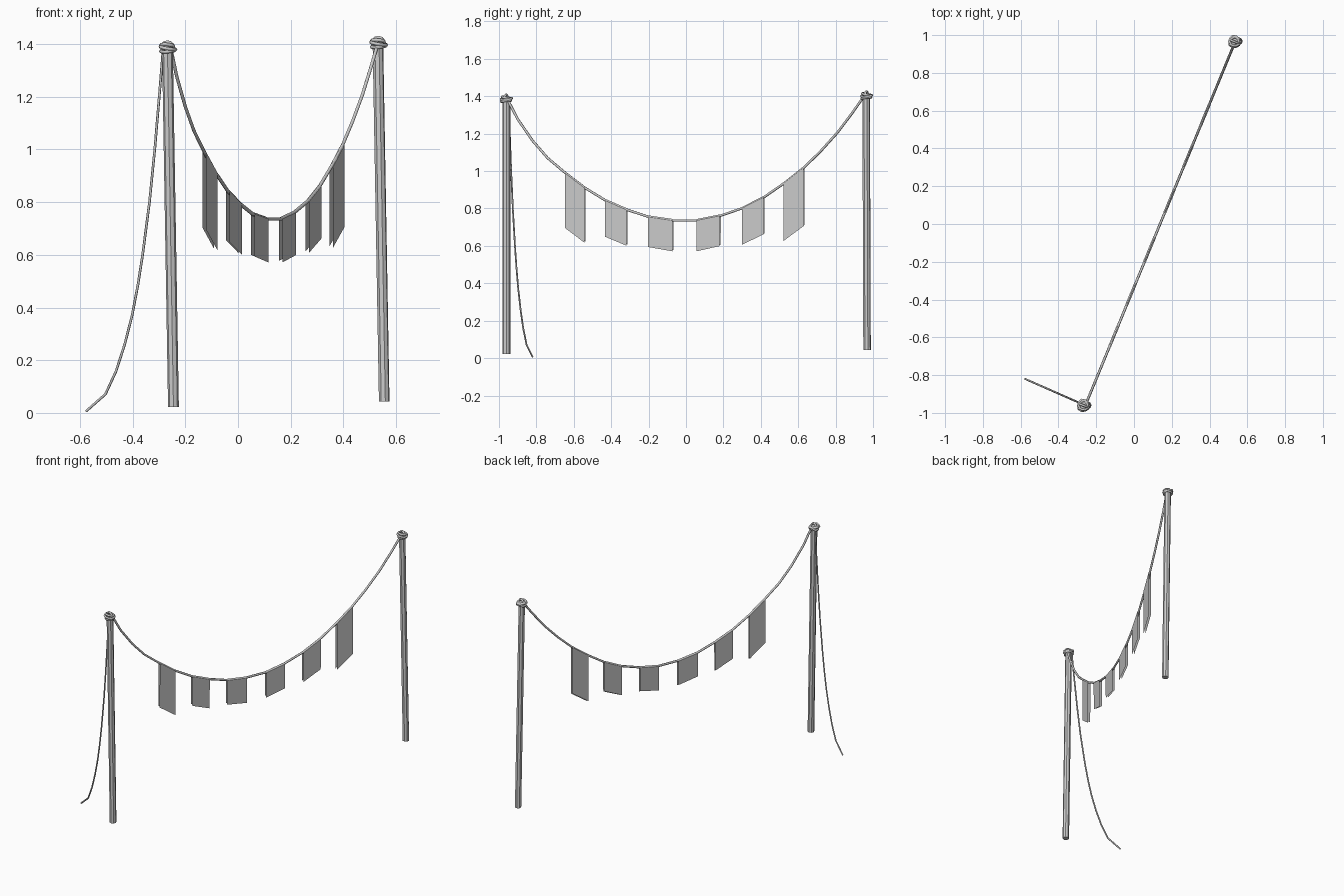
import bpy, bmesh, math
from mathutils import Vector

if "Cube" in bpy.data.objects:
    bpy.data.objects.remove(bpy.data.objects["Cube"])


def cord(name, pts, radius, cyclic=False, res=1):
    """Poly curve with a round bevel, turned into a mesh tube."""
    cu = bpy.data.curves.new(name, 'CURVE')
    cu.dimensions = '3D'
    cu.bevel_depth = radius
    cu.bevel_resolution = res
    cu.use_fill_caps = True
    sp = cu.splines.new('POLY')
    sp.points.add(len(pts) - 1)
    for p, co in zip(sp.points, pts):
        p.co = (*co, 1)
    sp.use_cyclic_u = cyclic
    tmp = bpy.data.objects.new(name, cu)
    bpy.context.collection.objects.link(tmp)
    dg = bpy.context.evaluated_depsgraph_get()
    me = bpy.data.meshes.new_from_object(tmp.evaluated_get(dg))
    bpy.data.objects.remove(tmp)
    ob = bpy.data.objects.new(name, me)
    bpy.context.collection.objects.link(ob)
    return ob


def post(name, bottom, top, radius=0.0205):
    a, b = Vector(bottom), Vector(top)
    bpy.ops.mesh.primitive_cylinder_add(vertices=8, radius=radius,
                                        depth=(b - a).length, location=(a + b) / 2)
    ob = bpy.context.object
    ob.name = name
    ob.rotation_euler = (b - a).to_track_quat('Z', 'Y').to_euler()


def knot(name, c):
    # uneven lashing rings around the post head
    rings = [(0.026, -0.013, 0.14, 0.5), (0.029, -0.002, -0.20, 2.0), (0.024, 0.006, 0.25, 3.6)]
    for i, (r, dz, tilt, ph) in enumerate(rings):
        pts = []
        for k in range(10):
            t = k * math.tau / 10
            q = r * (1 + 0.08 * math.sin(3 * t + ph))
            pts.append((c[0] + q * math.cos(t), c[1] + q * math.sin(t),
                        c[2] + dz + r * tilt * math.sin(t + ph)))
        cord(f"{name}_ring_{i + 1}", pts, 0.0068, True)
    # strand tied over the top
    pts = []
    for k in range(7):
        t = math.pi * k / 6
        pts.append((c[0] + 0.02 * math.cos(t), c[1] - 0.008 * math.cos(t),
                    c[2] + 0.004 + 0.017 * math.sin(t)))
    cord(f"{name}_top_strand", pts, 0.0065)


# Posts, leaning slightly towards the left
post("left_post", (-0.245, -0.960, 0.022), (-0.268, -0.960, 1.390))
post("right_post", (0.555, 0.968, 0.043), (0.531, 0.963, 1.408))
knot("left_knot", (-0.268, -0.961, 1.387))
knot("right_knot", (0.532, 0.965, 1.404))

# Sagging main rope, given as (y, z) in its vertical plane
SAG = [(-0.955, 1.385), (-0.90, 1.278), (-0.82, 1.162), (-0.74, 1.070), (-0.645, 0.990),
       (-0.54, 0.910), (-0.43, 0.843), (-0.315, 0.793), (-0.20, 0.755), (-0.07, 0.736),
       (0.058, 0.736), (0.183, 0.761), (0.303, 0.802), (0.418, 0.861), (0.525, 0.935),
       (0.63, 1.018), (0.72, 1.106), (0.81, 1.206), (0.89, 1.312), (0.955, 1.405)]


def rope_x(y):
    return 0.138 + 0.412 * y


cord("main_rope", [(rope_x(y), y, z) for y, z in SAG], 0.007)

# Flags folded over the rope: rope segment index, two lower corner heights
FLAGS = [(4, 0.696, 0.617), (6, 0.649, 0.601), (8, 0.594, 0.571),
         (10, 0.571, 0.599), (12, 0.607, 0.662), (14, 0.627, 0.705)]
side = Vector((1, -0.412, 0)).normalized()
for n, (i, low_a, low_b) in enumerate(FLAGS):
    bm = bmesh.new()
    rows = []
    for (y, z), low in ((SAG[i], low_a), (SAG[i + 1], low_b)):
        x = rope_x(y)
        prof = [(-0.007, low + 0.006), (-0.0078, z), (0, z + 0.0078), (0.0078, z), (0.007, low)]
        rows.append([bm.verts.new(Vector((x, y, h)) + side * o) for o, h in prof])
    for k in range(4):
        bm.faces.new((rows[0][k], rows[0][k + 1], rows[1][k + 1], rows[1][k]))
    bmesh.ops.recalc_face_normals(bm, faces=bm.faces)
    me = bpy.data.meshes.new(f"flag_{n + 1}")
    bm.to_mesh(me)
    bm.free()
    bpy.context.collection.objects.link(bpy.data.objects.new(f"flag_{n + 1}", me))

# Loose guy rope falling to the ground, given as (x, z)
FALL = [(-0.284, 1.385), (-0.299, 1.20), (-0.316, 1.00), (-0.336, 0.80), (-0.362, 0.60),
        (-0.380, 0.485), (-0.402, 0.37), (-0.430, 0.26), (-0.463, 0.158), (-0.503, 0.071),
        (-0.577, 0.006)]
cord("guy_rope", [(x, -0.955 - (x + 0.27) * 0.44, z) for x, z in FALL], 0.005)
